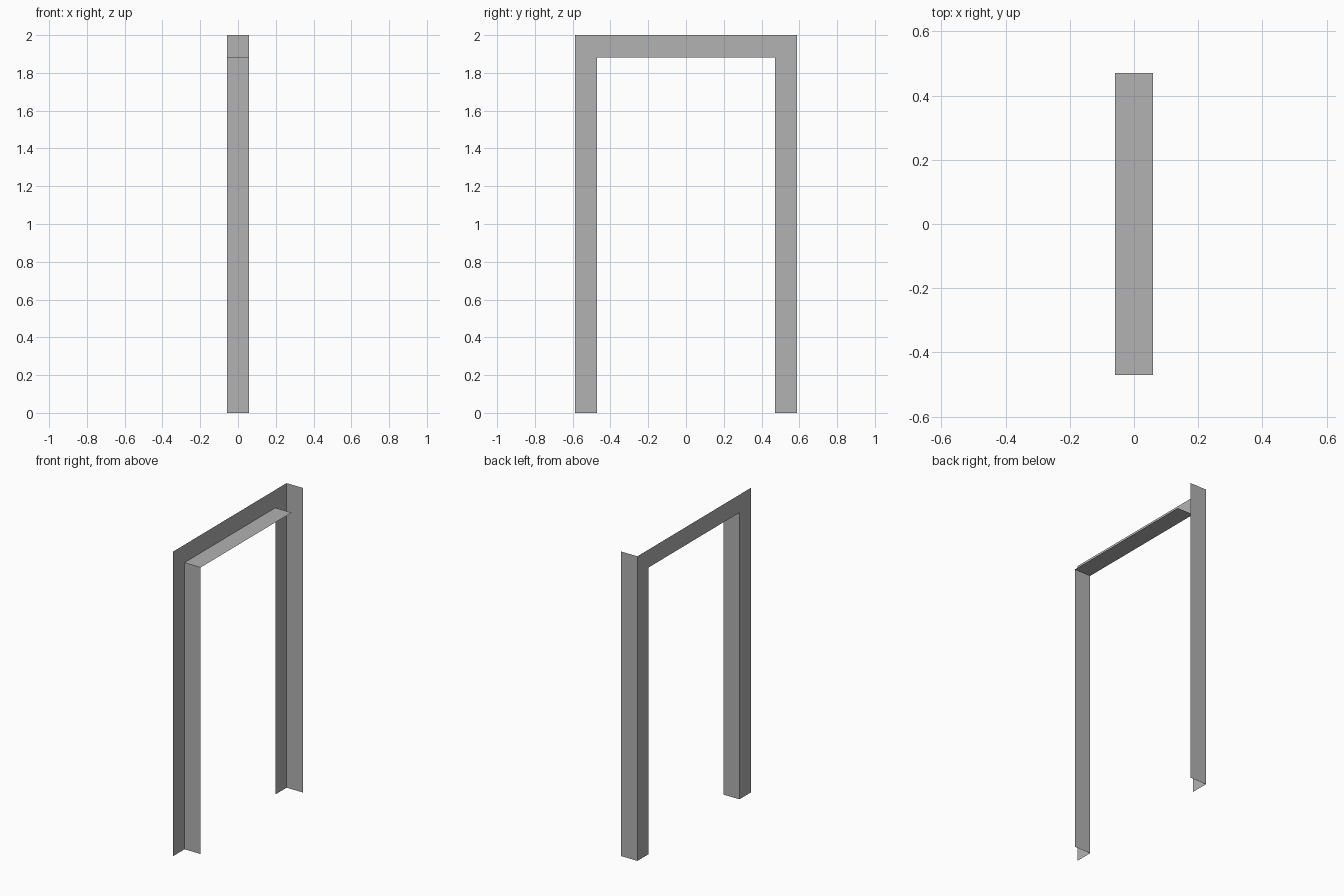
import bpy

cube = bpy.data.objects.get("Cube")
if cube:
    bpy.data.objects.remove(cube, do_unlink=True)

# Key dimensions, all multiples of the strip width
W = 2 / 17
X = W / 2          # half depth of the frame
INNER = 4 * W      # half width of the opening
OUTER = 5 * W      # half width of the frame
LINTEL = 16 * W    # underside of the lintel
TOP = 17 * W

grey = bpy.data.materials.new("grey")
grey.use_nodes = True
colour = (0.447, 0.447, 0.447, 1)
grey.diffuse_color = colour
grey.node_tree.nodes["Principled BSDF"].inputs["Base Color"].default_value = colour


def sheet(name, points):
    """A flat single-face sheet through the given outline."""
    mesh = bpy.data.meshes.new(name)
    mesh.from_pydata(points, [], [range(len(points))])
    mesh.materials.append(grey)
    obj = bpy.data.objects.new(name, mesh)
    bpy.context.collection.objects.link(obj)
    return obj


# Arch-shaped face panel
outline = [(-OUTER, 0), (-OUTER, TOP), (OUTER, TOP), (OUTER, 0),
           (INNER, 0), (INNER, LINTEL), (-INNER, LINTEL), (-INNER, 0)]
sheet("face_panel", [(-X, y, z) for y, z in reversed(outline)])

# Flanges standing off the panel: front one on the inner edge, back one on the outer edge
sheet("front_flange", [(-X, -INNER, 0), (X, -INNER, 0), (X, -INNER, LINTEL), (-X, -INNER, LINTEL)])
sheet("back_flange", [(X, OUTER, 0), (-X, OUTER, 0), (-X, OUTER, TOP), (X, OUTER, TOP)])

# Horizontal flange under the lintel
sheet("lintel_flange", [(-X, -INNER, LINTEL), (X, -INNER, LINTEL), (X, INNER, LINTEL), (-X, INNER, LINTEL)])
